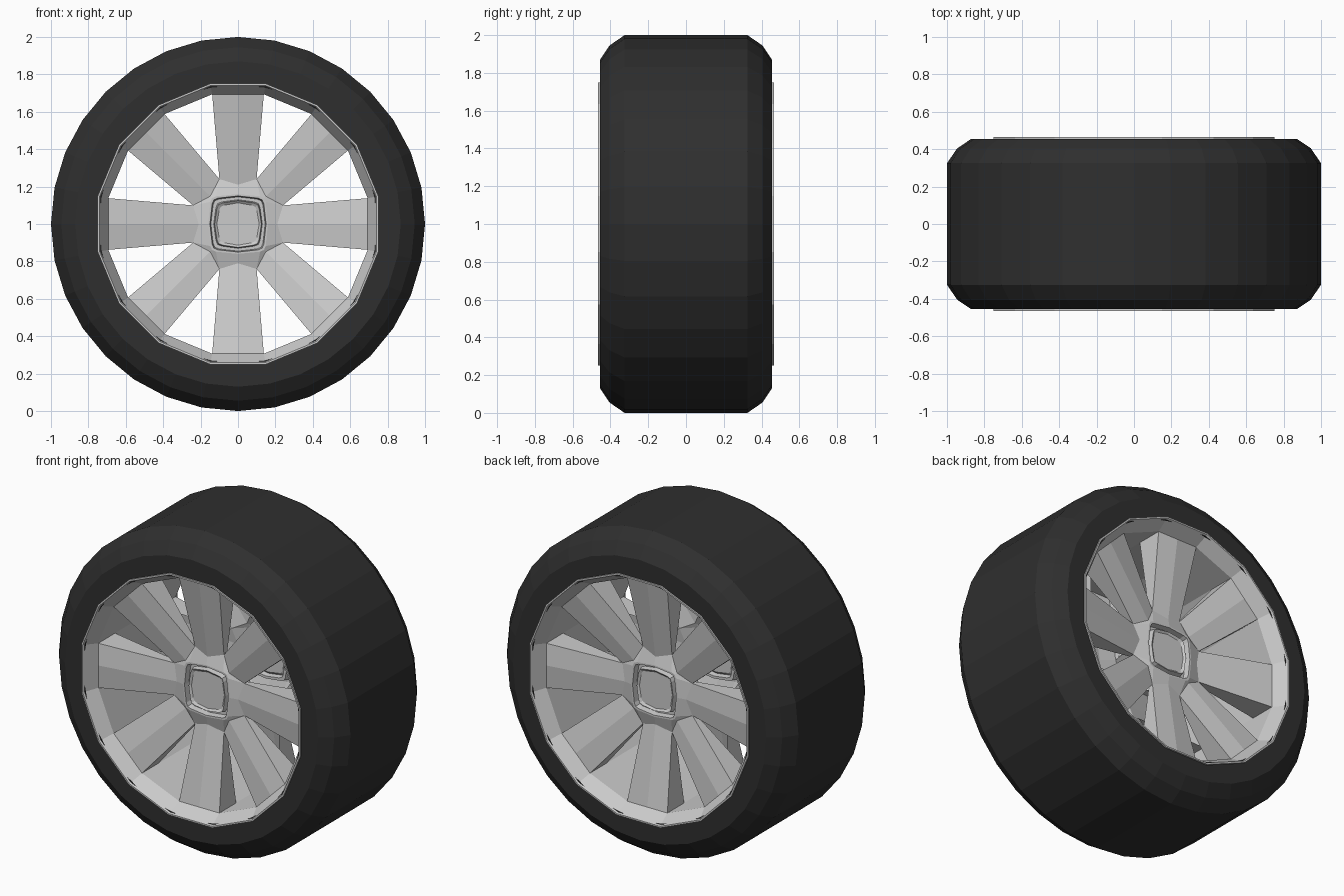
import bpy, bmesh
from math import sin, cos, pi, radians

if "Cube" in bpy.data.objects:
    bpy.data.objects.remove(bpy.data.objects["Cube"])

CENTRE_Z = 1.0


def point(r, deg, y):
    a = radians(deg)
    return (r * sin(a), y, CENTRE_Z + r * cos(a))


def finish(name, bm, material=None):
    bmesh.ops.remove_doubles(bm, verts=bm.verts, dist=0.0005)
    bmesh.ops.recalc_face_normals(bm, faces=bm.faces)
    mesh = bpy.data.meshes.new(name)
    bm.to_mesh(mesh)
    bm.free()
    obj = bpy.data.objects.new(name, mesh)
    bpy.context.collection.objects.link(obj)
    if material:
        mesh.materials.append(material)
    return obj


def bridge(bm, rings, closed=False):
    loops = [[bm.verts.new(p) for p in ring] for ring in rings]
    pairs = list(zip(loops, loops[1:]))
    if closed:
        pairs.append((loops[-1], loops[0]))
    for a, b in pairs:
        n = len(a)
        for i in range(n):
            j = (i + 1) % n
            bm.faces.new((a[i], a[j], b[j], b[i]))
    return loops


def lathe(name, profile, sides, offset=0.0, material=None):
    bm = bmesh.new()
    rings = [[point(r, offset + 360 * i / sides, y) for i in range(sides)]
             for r, y in profile]
    bridge(bm, rings, closed=True)
    return finish(name, bm, material)


def rounded_square(half, y, bulge=0.012, corner=0.03):
    # square with slightly bowed sides and clipped corners
    pts = []
    for k in range(4):
        c, s = cos(k * pi / 2), sin(k * pi / 2)
        e = half - bulge
        for u, v in ((-e + corner, e), (0, half), (e - corner, e), (e - corner * .3, e - corner * .3)):
            pts.append((u * c + v * s, y, CENTRE_Z - u * s + v * c))
    return pts


rubber = bpy.data.materials.new("rubber")
rubber.diffuse_color = (0.028, 0.028, 0.028, 1)
rubber.use_nodes = True
rubber.node_tree.nodes["Principled BSDF"].inputs["Base Color"].default_value = rubber.diffuse_color

# tyre
half = [(0.745, 0.455), (0.87, 0.455), (0.945, 0.405), (1.0, 0.325)]
tyre = half + [(r, -y) for r, y in reversed(half)]
lathe("tyre", tyre, 32, 0, rubber)

# rim: outer lip, sloped inner edge and barrel
rim = [(0.765, 0.44), (0.765, 0.465), (0.755, 0.465), (0.707, 0.38)]
lathe("rim", rim + [(r, -y) for r, y in reversed(rim)], 16, 11.25)


def build_side(side):
    label = "front" if side < 0 else "back"

    def d(y):
        return y * side

    # spokes: dished front face with wedge side walls
    bm = bmesh.new()
    for k in range(8):
        a = 45 * k
        face = [point(0.707, a - 11.25, d(0.38)), point(0.26, a - 22.5, d(0.28)),
                point(0.21, a, d(0.30)), point(0.26, a + 22.5, d(0.28)),
                point(0.707, a + 11.25, d(0.38))]
        v = [bm.verts.new(p) for p in face]
        mid = bm.verts.new(point(0.707 * cos(radians(11.25)), a, d(0.38)))
        bm.faces.new((v[0], v[1], v[2], mid))
        bm.faces.new((mid, v[2], v[3], v[4]))
        for s, o, h in ((-1, v[0], v[1]), (1, v[4], v[3])):
            bo = bm.verts.new(point(0.707, a + s * 11.25, d(0.215)))
            bh = bm.verts.new(point(0.26, a + s * 22.5, d(0.25)))
            bm.faces.new((o, h, bh, bo))
    finish(label + "_spokes", bm)

    # hub plate around a grooved square cap
    bm = bmesh.new()
    star = [point(0.26 if i % 2 else 0.21, 22.5 * i, d(0.28 if i % 2 else 0.30))
            for i in range(-2, 14)]
    rings = [rounded_square(0.160, d(0.31)), rounded_square(0.150, d(0.31)),
             rounded_square(0.145, d(0.275)), rounded_square(0.130, d(0.275)),
             rounded_square(0.125, d(0.305)), rounded_square(0.113, d(0.295))]
    # line the square's points up with the star's points
    rings = [r[-1:] + r[:-1] for r in rings]
    loops = bridge(bm, [star] + rings)
    bm.faces.new(loops[-1])
    finish(label + "_hub", bm)


for side in (-1, 1):
    build_side(side)
